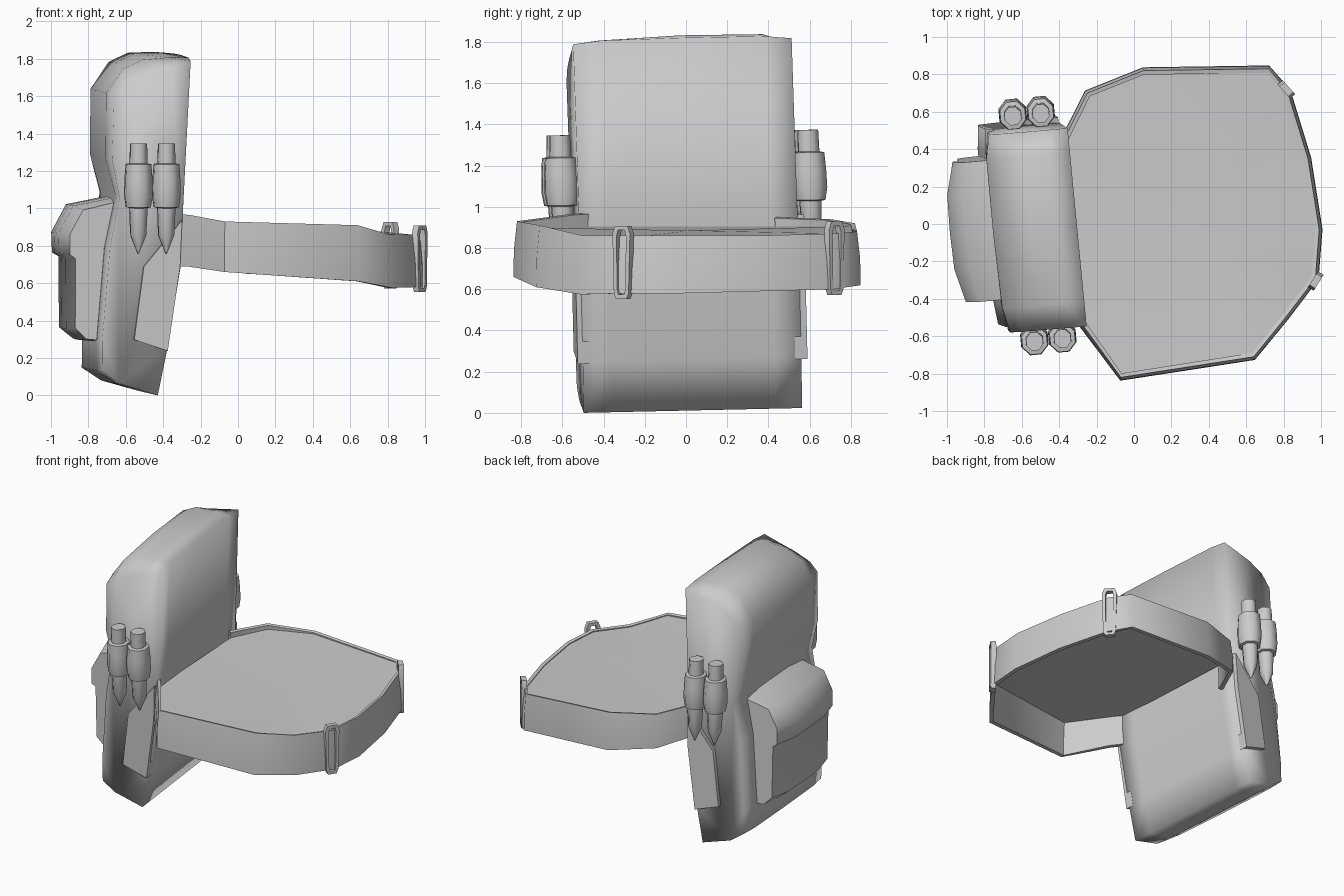
import bpy, bmesh, math
from mathutils import Matrix, Vector

if "Cube" in bpy.data.objects:
    bpy.data.objects.remove(bpy.data.objects["Cube"], do_unlink=True)

grey = bpy.data.materials.new("plain grey")
grey.use_nodes = True
GREY = (0.6, 0.6, 0.6, 1)
grey.diffuse_color = GREY
grey.node_tree.nodes["Principled BSDF"].inputs["Base Color"].default_value = GREY

# The pack turns a little around its centre and leans sideways
SKEW = Matrix(((1, 0, 0, 0), (0, 1, -.038, 0), (0, .022, 1, 0), (0, 0, 0, 1)))
LEAN = (Matrix.Translation((-0.5, 0.035, 0)) @ Matrix.Rotation(math.radians(5.5), 4, 'Z')
        @ SKEW @ Matrix.Translation((0.5, 0, 0)))


def skin(name, rings, matrix=Matrix(), loop_rings=False, angle=40):
    """Join matching closed cross-sections into one mesh."""
    bm = bmesh.new()
    vs = [[bm.verts.new(matrix @ Vector(p)) for p in r] for r in rings]
    n = len(vs[0])
    for i in range(len(vs) if loop_rings else len(vs) - 1):
        a, b = vs[i], vs[(i + 1) % len(vs)]
        for j in range(n):
            k = (j + 1) % n
            bm.faces.new((a[j], a[k], b[k], b[j]))
    if not loop_rings:
        bm.faces.new(vs[0])
        bm.faces.new(vs[-1])
    bmesh.ops.recalc_face_normals(bm, faces=bm.faces)
    finish(name, bm, angle)


def finish(name, bm, angle):
    me = bpy.data.meshes.new(name)
    bm.to_mesh(me)
    bm.free()
    me.materials.append(grey)
    ob = bpy.data.objects.new(name, me)
    bpy.context.collection.objects.link(ob)
    bpy.ops.object.select_all(action='DESELECT')
    ob.select_set(True)
    bpy.context.view_layer.objects.active = ob
    bpy.ops.object.shade_smooth_by_angle(angle=math.radians(angle))


def loft(name, mid, end, stations, angle):
    """Blend an end profile into a middle profile (x, z) across the width."""
    rings = [[(e[0] + (m[0] - e[0]) * f, y, e[1] + (m[1] - e[1]) * f)
              for m, e in zip(mid, end)] for y, f in stations]
    skin(name, rings, LEAN, angle=angle)


# Main pack: flat front, domed lid, pinched waist behind
front = [(-.48, .012), (-.43, .26), (-.36, .70), (-.35, .97)]
mid = front + [(-.31, 1.82), (-.42, 1.832), (-.56, 1.828), (-.66, 1.78), (-.76, 1.63),
               (-.76, 1.28), (-.70, 1.08), (-.76, .80), (-.80, .30), (-.80, .14), (-.69, .07)]
end = front + [(-.31, 1.80), (-.42, 1.765), (-.54, 1.73), (-.66, 1.68), (-.72, 1.62),
               (-.73, 1.27), (-.69, 1.07), (-.74, .80), (-.78, .30), (-.78, .14), (-.69, .075)]
loft("pack_body", mid, end, [(-.535, 0), (-.40, .75), (0, 1), (.40, .95), (.53, .3)], 120)

# Rear pocket with an overhanging flap
pocket_mid = [(-.65, .28), (-.87, .30), (-.945, .36), (-.95, .74), (-.985, .76),
              (-.99, .87), (-.91, 1.02), (-.66, 1.07)]
pocket_end = [(-.65, .29), (-.85, .31), (-.91, .37), (-.91, .74), (-.94, .76),
              (-.94, .87), (-.87, 1.0), (-.66, 1.05)]
loft("rear_pocket", pocket_mid, pocket_end, [(-.38, 0), (-.20, .9), (0, 1), (.20, .9), (.37, 0)], 60)

# On each side: a flat strap wing and a pair of canisters, outline as (radius, z)
wing = [(-.61, .31), (-.43, .25), (-.365, .70), (-.355, .95), (-.56, .70)]
outline = [(.004, .77), (.045, .87), (.052, 1.015), (.07, 1.02), (.08, 1.08), (.078, 1.17),
           (.072, 1.25), (.05, 1.255), (.048, 1.36)]
for side, s in (("right", -1), ("left", 1)):
    skin(f"{side}_strap_wing", [[(x, s * y, z) for x, z in wing] for y in (.50, .56)], LEAN)
    for i, cx in enumerate((-.595, -.445)):
        rings = [[(cx + r * math.cos(a), s * .605 + r * 1.1 * math.sin(a), z)
                  for a in (math.tau * (k + .5) / 8 for k in range(8))] for r, z in outline]
        skin(f"{side}_canister_{i + 1}", rings, LEAN, angle=60)

# Waist belt: x, y, top z, bottom z around the open path
path = [(-.33, -.47, .97, .69), (-.26, -.56, .965, .69), (-.07, -.82, .93, .66), (.64, -.71, .91, .61),
        (.81, -.50, .86, .575), (.97, -.29, .86, .58), (.99, -.03, .86, .58),
        (.93, .35, .86, .59), (.82, .71, .87, .60), (.72, .83, .88, .62),
        (.05, .82, .92, .65), (-.25, .70, .94, .70), (-.38, .44, .95, .73)]
rings, rim = [], []
for i, (x, y, t, b) in enumerate(path):
    p, q = path[max(i - 1, 0)], path[min(i + 1, len(path) - 1)]
    d = Vector((q[0] - p[0], q[1] - p[1], 0)).normalized()
    out = Vector((d.y, -d.x, 0))

    def at(offset, z):
        return Vector((x, y, z)) + out * offset
    m = (t + b) / 2
    rings.append([at(0, t), at(.015, m), at(.018, b), at(-.012, b), at(-.012, m), at(-.022, t - .005)])
    rim.append(at(-.018, min(t - .012, .905)))
skin("waist_belt", rings, angle=60)

# Thin sheet filling the belt, a fan from its middle
bm = bmesh.new()
ring = [bm.verts.new(p) for p in rim]
hub = bm.verts.new((.35, .02, .885))
for i in range(len(ring)):
    bm.faces.new((hub, ring[i], ring[(i + 1) % len(ring)]))
finish("belt_sheet", bm, 40)

# Slotted buckles: a tapered frame around each belt joint
frame = [(-.05, .14), (-.035, .178), (.035, .178), (.05, .14),
         (.042, -.15), (.03, -.178), (-.03, -.178), (-.042, -.15)]
for name, x, y, z, turn in (("front_buckle", .972, -.305, .73, -32), ("rear_buckle", .815, .72, .75, 42)):
    place = Matrix.Translation((x, y, z)) @ Matrix.Rotation(math.radians(turn), 4, 'Z')
    rings = [[(-.018, u, w), (.018, u, w), (.018, u * .55, w * .88), (-.018, u * .55, w * .88)]
             for u, w in frame]
    skin(name, rings, place, loop_rings=True)
